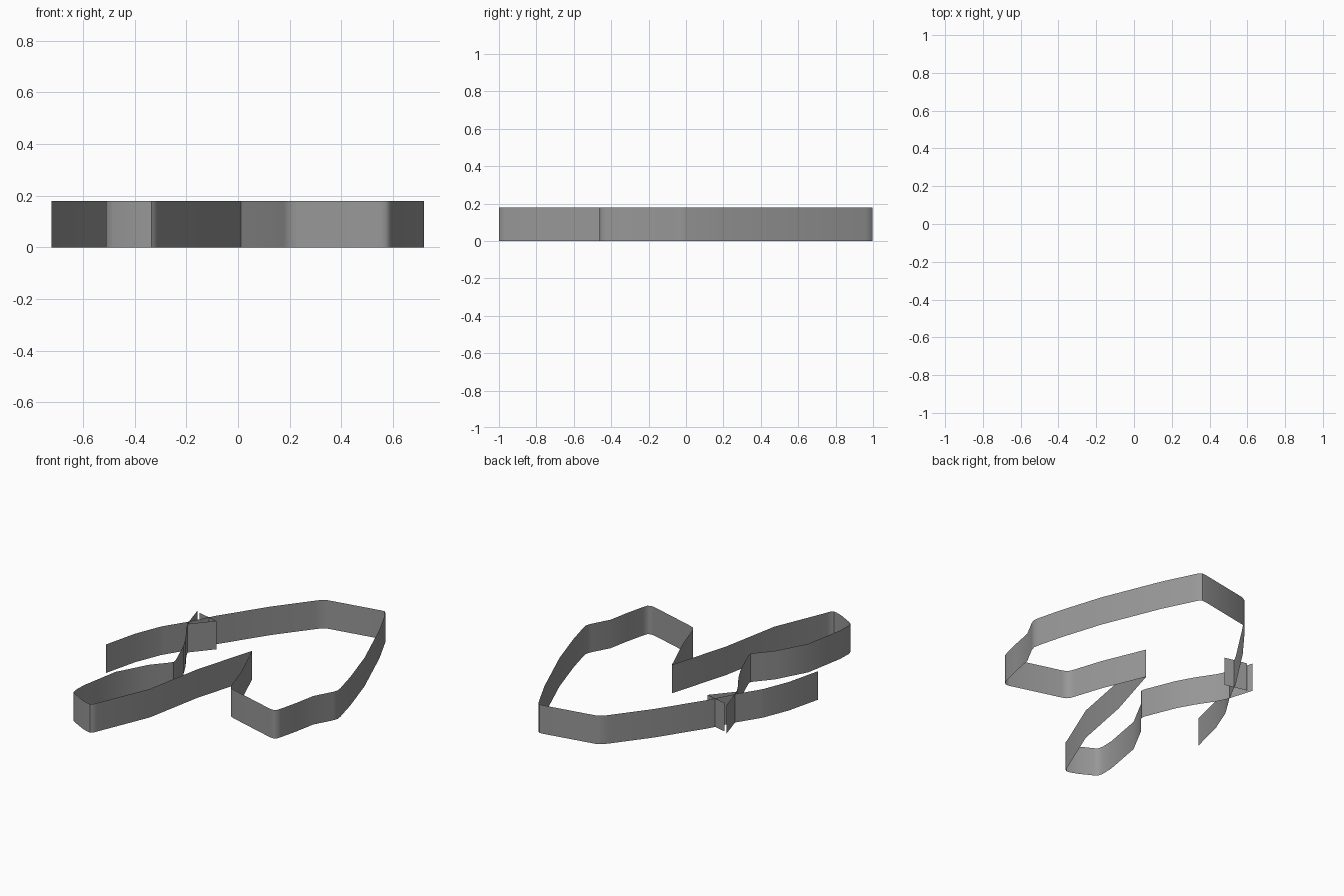
import bpy, bmesh, math

if "Cube" in bpy.data.objects:
    bpy.data.objects.remove(bpy.data.objects["Cube"])

HEIGHT = 0.18

dark = bpy.data.materials.new("dark_grey")
dark.diffuse_color = (0.31, 0.31, 0.31, 1)
dark.use_nodes = True
dark.node_tree.nodes["Principled BSDF"].inputs["Base Color"].default_value = dark.diffuse_color


def ribbon(name, path):
    """Upright single-sheet band following a plan path."""
    bm = bmesh.new()
    verts = [bm.verts.new((x, y, 0)) for x, y in path]
    edges = [bm.edges.new(pair) for pair in zip(verts, verts[1:])]
    new = bmesh.ops.extrude_edge_only(bm, edges=edges)["geom"]
    top = [g for g in new if isinstance(g, bmesh.types.BMVert)]
    bmesh.ops.translate(bm, verts=top, vec=(0, 0, HEIGHT))
    mesh = bpy.data.meshes.new(name)
    bm.to_mesh(mesh)
    bm.free()
    mesh.materials.append(dark)
    obj = bpy.data.objects.new(name, mesh)
    bpy.context.collection.objects.link(obj)
    bpy.context.view_layer.objects.active = obj
    obj.select_set(True)
    bpy.ops.object.shade_smooth_by_angle(angle=math.radians(40))
    obj.select_set(False)


# Long outer band, from the loose tail round the wide loop to the inner corner
ribbon("wide_loop", [
    (-.723, -.285), (-.67, -.07), (-.606, .09), (-.595, .11), (-.517, .232),
    (-.43, .395), (-.247, .674), (-.085, .885), (-.06, .915), (-.025, .935),
    (.30, .996), (.325, .998), (.342, .985), (.355, .96),
    (.445, .777), (.593, .416), (.675, .158), (.716, 0), (.721, -.03),
    (.71, -.065), (.65, -.176), (.624, -.31), (.596, -.425), (.588, -.45),
    (.57, -.462), (.545, -.46), (.23, -.37), (.205, -.36), (.188, -.34),
    (.178, -.31), (.122, -.14), (.012, .123)])

# Narrow loop returning to cross the tail
ribbon("narrow_loop", [
    (.012, .123), (-.10, -.255), (-.172, -.635), (-.31, -.965),
    (-.318, -.988), (-.335, -1.0), (-.36, -.995), (-.40, -.98), (-.485, -.935),
    (-.505, -.92), (-.512, -.89), (-.51, -.81), (-.465, -.558), (-.364, -.37),
    (-.282, -.275), (-.27, -.256), (-.274, -.23), (-.348, -.048), (-.402, .051),
    (-.476, .164), (-.505, .22), (-.557, .39)])

# Small folded tab where the two bands cross
ribbon("crossing_tab", [(-.53, .373), (-.39, .34), (-.50, .21)])
